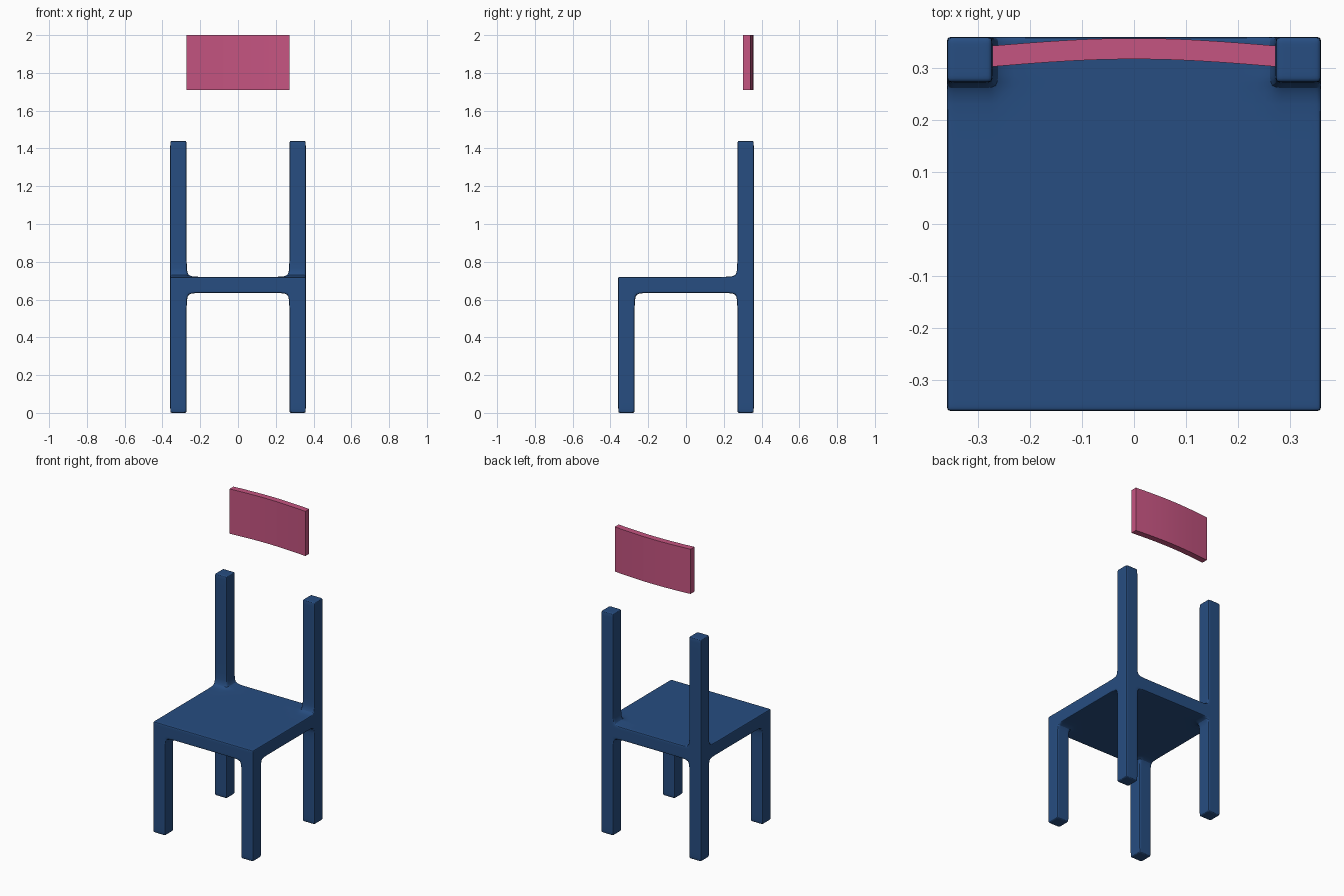
import bpy, bmesh, math

if "Cube" in bpy.data.objects:
    bpy.data.objects.remove(bpy.data.objects["Cube"])


def finish(bm, name, color):
    bmesh.ops.recalc_face_normals(bm, faces=bm.faces)
    mesh = bpy.data.meshes.new(name)
    bm.to_mesh(mesh)
    bm.free()
    obj = bpy.data.objects.new(name, mesh)
    bpy.context.collection.objects.link(obj)
    mat = bpy.data.materials.new(name + "_colour")
    mat.diffuse_color = (*color, 1)
    mat.use_nodes = True
    mat.node_tree.nodes["Principled BSDF"].inputs["Base Color"].default_value = mat.diffuse_color
    mesh.materials.append(mat)
    bpy.context.view_layer.objects.active = obj
    obj.select_set(True)
    bpy.ops.object.shade_smooth_by_angle(angle=math.radians(35))
    obj.select_set(False)
    return obj


# Chair frame: one continuous cage of blocks, with support loops beside each
# edge so subdivision gives tight outer edges and wide fillets at the joints
OUT, INN = 0.359, 0.272
SEAT_LOW, SEAT_TOP, POST_TOP = 0.635, 0.72, 1.44
half = [OUT, OUT - 0.013, INN + 0.013, INN, 0.205]
xs = [-v for v in half] + half[::-1]
zs = [0, 0.025, 0.57, SEAT_LOW, SEAT_LOW + 0.012, SEAT_TOP - 0.012,
      SEAT_TOP, 0.785, POST_TOP - 0.025, POST_TOP]
grid = (xs, xs, zs)


def filled(cell):
    if any(not 0 <= c < len(g) - 1 for c, g in zip(cell, grid)):
        return False
    x, y, z = ((g[c] + g[c + 1]) / 2 for c, g in zip(cell, grid))
    corner = abs(x) > INN and abs(y) > INN
    if z > SEAT_TOP:
        return corner and y > 0
    return z > SEAT_LOW or corner


bm = bmesh.new()
verts = {}


def vert(key):
    if key not in verts:
        verts[key] = bm.verts.new([g[i] for g, i in zip(grid, key)])
    return verts[key]


for i in range(len(xs) - 1):
    for j in range(len(xs) - 1):
        for k in range(len(zs) - 1):
            cell = (i, j, k)
            if not filled(cell):
                continue
            for axis in range(3):
                for side in (0, 1):
                    near = list(cell)
                    near[axis] += 2 * side - 1
                    if filled(near):
                        continue
                    u, v = (axis + 1) % 3, (axis + 2) % 3
                    ring = []
                    for du, dv in ((0, 0), (1, 0), (1, 1), (0, 1)):
                        key = list(cell)
                        key[axis] += side
                        key[u] += du
                        key[v] += dv
                        ring.append(vert(tuple(key)))
                    bm.faces.new(ring)

frame = finish(bm, "chair_frame", (0.02, 0.075, 0.22))
sub = frame.modifiers.new("rounding", 'SUBSURF')
sub.levels = sub.render_levels = 2
# keep the rounding before the angle-based shading
frame.modifiers.move(len(frame.modifiers) - 1, 0)

# Curved backrest panel, floating above the posts
bm = bmesh.new()
HALF_W, THICK, LOW, HIGH, STEPS = 0.272, 0.04, 1.71, 2.0, 24
front, back = [], []
for s in range(STEPS + 1):
    x = HALF_W * (2 * s / STEPS - 1)
    y = 0.302 + 0.0145 * math.cos(math.pi * x / (2 * HALF_W))
    front.append(bm.verts.new((x, y, LOW)))
    back.append(bm.verts.new((x, y + THICK, LOW)))
faces = [bm.faces.new((front[s], front[s + 1], back[s + 1], back[s]))
         for s in range(STEPS)]
top = bmesh.ops.extrude_face_region(bm, geom=faces, use_keep_orig=True)
bmesh.ops.translate(bm, vec=(0, 0, HIGH - LOW),
                    verts=[g for g in top["geom"] if isinstance(g, bmesh.types.BMVert)])
finish(bm, "backrest", (0.56, 0.09, 0.22))
